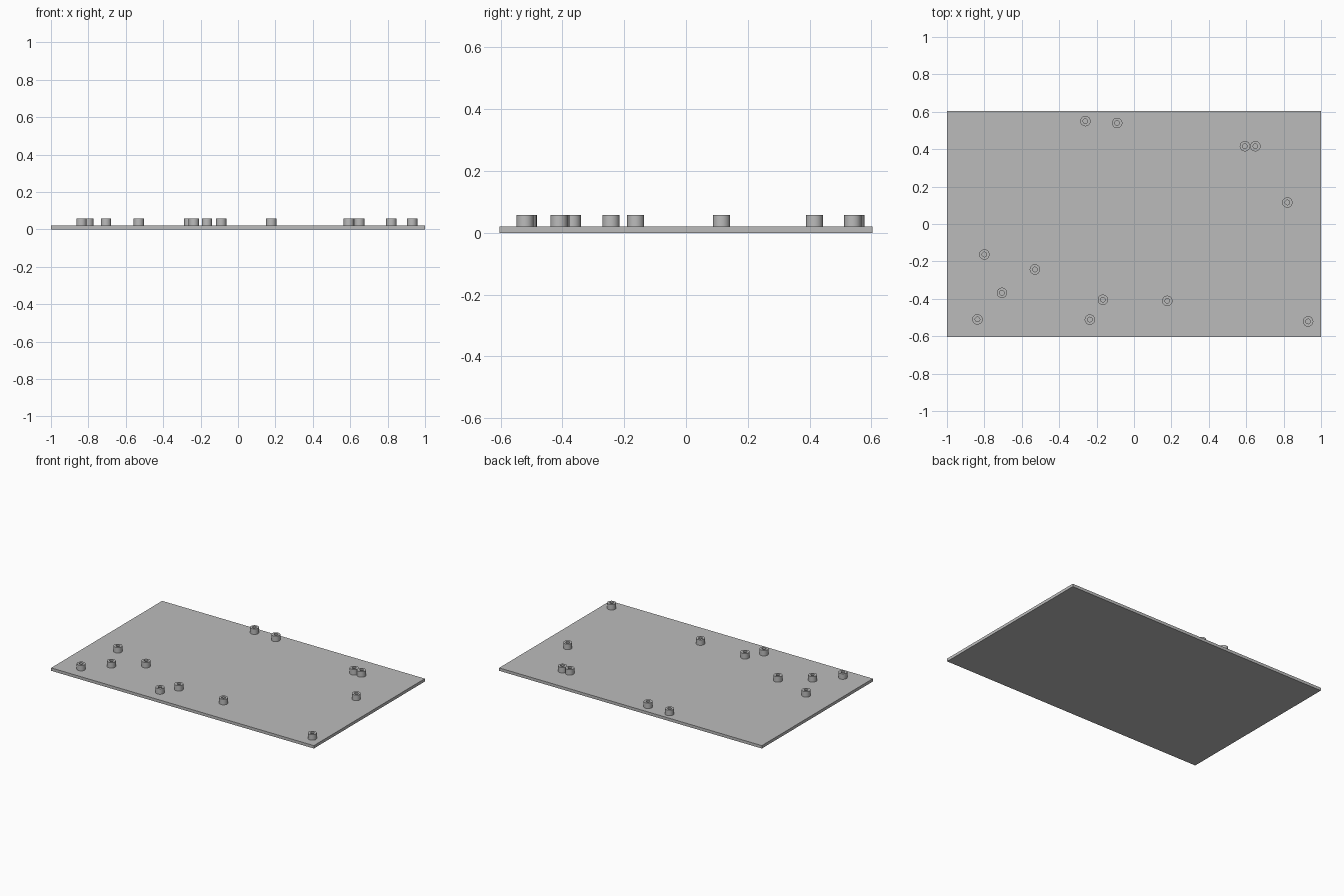
import bpy, bmesh, math
from mathutils import Matrix

cube = bpy.data.objects.get("Cube")
if cube:
    bpy.data.objects.remove(cube, do_unlink=True)

PLATE_TOP, POST_TOP = 0.02, 0.058
OUTER, HOLE, SIDES = 0.0277, 0.0125, 32

grey = bpy.data.materials.new("plain grey")
grey.use_nodes = True
grey.diffuse_color = (0.5, 0.5, 0.5, 1)
grey.node_tree.nodes["Principled BSDF"].inputs["Base Color"].default_value = (0.5, 0.5, 0.5, 1)


def add_object(name, bm, location=(0, 0, 0)):
    bmesh.ops.recalc_face_normals(bm, faces=bm.faces)
    mesh = bpy.data.meshes.new(name)
    bm.to_mesh(mesh)
    bm.free()
    mesh.materials.append(grey)
    obj = bpy.data.objects.new(name, mesh)
    obj.location = location
    bpy.context.collection.objects.link(obj)
    return obj


# Flat base plate
bm = bmesh.new()
bmesh.ops.create_cube(bm, size=1, matrix=Matrix.Translation((0, 0, PLATE_TOP / 2))
                      @ Matrix.Diagonal((2, 1.207, PLATE_TOP, 1)))
add_object("base_plate", bm)


# Hollow post: a rectangular wall section spun about the vertical axis
def standoff(name, x, y):
    bm = bmesh.new()
    section = [(HOLE, PLATE_TOP), (OUTER, PLATE_TOP), (OUTER, POST_TOP), (HOLE, POST_TOP)]
    verts = [bm.verts.new((r, 0, z)) for r, z in section]
    edges = [bm.edges.new((verts[i], verts[(i + 1) % 4])) for i in range(4)]
    bmesh.ops.spin(bm, geom=verts + edges, cent=(0, 0, 0), axis=(0, 0, 1),
                   angle=math.tau, steps=SIDES, use_merge=True)
    bmesh.ops.remove_doubles(bm, verts=bm.verts, dist=0.0001)
    return add_object(name, bm, (x, y, 0))


# Mounting posts scattered over the plate
positions = [(-0.26, 0.55), (-0.09, 0.54), (0.593, 0.416), (0.649, 0.416), (0.82, 0.115),
             (-0.80, -0.163), (-0.53, -0.243), (-0.706, -0.368), (-0.166, -0.405),
             (0.178, -0.411), (-0.837, -0.51), (-0.236, -0.511), (0.931, -0.521)]
posts = [standoff(f"standoff_{i + 1}", x, y) for i, (x, y) in enumerate(positions)]

# Smooth round walls, sharp rims
bpy.ops.object.select_all(action="DESELECT")
for post in posts:
    post.select_set(True)
bpy.context.view_layer.objects.active = posts[0]
bpy.ops.object.shade_smooth_by_angle(angle=math.radians(30))
